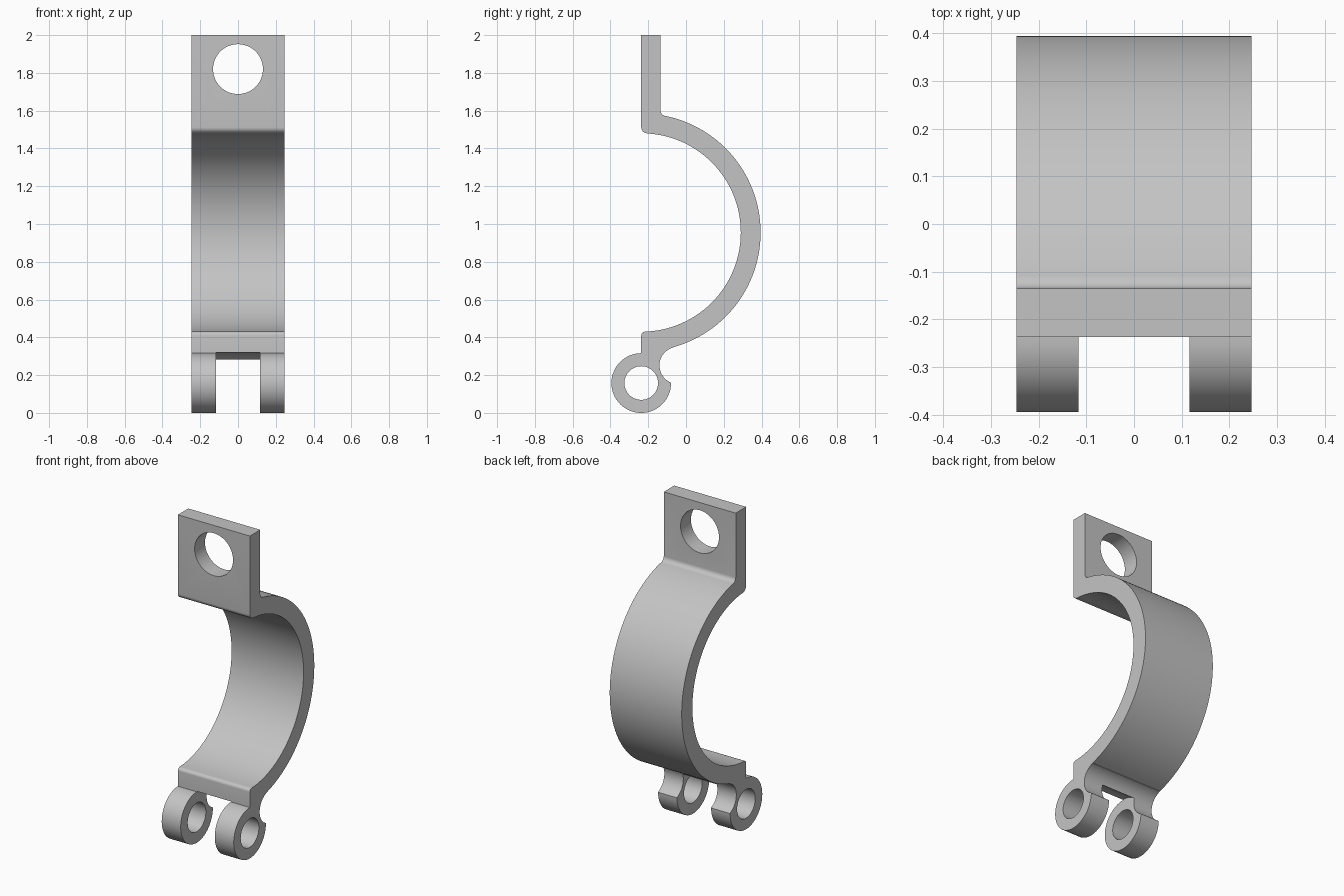
import bpy, bmesh
from math import sin, cos, radians, pi
from mathutils import Matrix

default = bpy.data.objects.get("Cube")
if default:
    bpy.data.objects.remove(default, do_unlink=True)

HALF_W = 0.247            # half width of the strap
FRONT = -0.237            # front plane, also the hinge axis
HINGE_Z = 0.158
ARC_Y, ARC_Z = -0.235, 0.955

grey = bpy.data.materials.new("plain grey")
grey.use_nodes = True
grey.diffuse_color = (0.55, 0.55, 0.55, 1)
grey.node_tree.nodes["Principled BSDF"].inputs["Base Color"].default_value = grey.diffuse_color


def arc(cy, cz, r, a0, a1, n):
    """Points of an arc in the side plane, angles in degrees."""
    angles = [radians(a0 + (a1 - a0) * i / n) for i in range(n + 1)]
    return [(cy + r * cos(a), cz + r * sin(a)) for a in angles]


def make_object(name, bm):
    bmesh.ops.recalc_face_normals(bm, faces=bm.faces)
    mesh = bpy.data.meshes.new(name)
    bm.to_mesh(mesh)
    bm.free()
    mesh.materials.append(grey)
    obj = bpy.data.objects.new(name, mesh)
    bpy.context.collection.objects.link(obj)
    return obj


def cylinder(name, r, length, location, axis):
    bm = bmesh.new()
    place = Matrix.Translation(location) @ Matrix.Rotation(pi / 2, 4, axis)
    bmesh.ops.create_cone(bm, cap_ends=True, segments=64, radius1=r,
                          radius2=r, depth=length, matrix=place)
    return make_object(name, bm)


# Side profile: tab, outer arc, relief notch, hinge ring, inner arc
profile = [(FRONT, 2.0), (-0.135, 2.0)]
profile += arc(-0.105, 1.602, 0.03, 180, 258.6, 8)
profile += arc(ARC_Y, ARC_Z, 0.63, 78.4, -74.5, 72)
profile += arc(-0.0425, 0.251, 0.098, 105, 246, 24)
profile += arc(FRONT, HINGE_Z, 0.158, 0, -270, 48)
profile += arc(FRONT + 0.02, 0.41, 0.02, 180, 92, 6)
profile += arc(ARC_Y, ARC_Z, 0.525, -87.5, 86.5, 72)
profile += arc(FRONT + 0.032, 1.512, 0.032, 270, 180, 8)

# Extrude the profile across the width
bm = bmesh.new()
side = bm.faces.new([bm.verts.new((-HALF_W, y, z)) for y, z in profile])
grown = bmesh.ops.extrude_face_region(bm, geom=[side], use_keep_orig=True)
new_verts = [g for g in grown["geom"] if isinstance(g, bmesh.types.BMVert)]
bmesh.ops.translate(bm, verts=new_verts, vec=(2 * HALF_W, 0, 0))
clamp = make_object("clamp_strap", bm)

# Bolt hole, hinge pin hole and the gap between the hinge lugs
cutters = [
    cylinder("bolt_hole_cutter", 0.132, 0.6, (0, FRONT, 1.82), 'X'),
    cylinder("pin_hole_cutter", 0.089, 1.0, (0, FRONT, HINGE_Z), 'Y'),
    cylinder("hinge_gap_cutter", 0.161, 0.234, (0, FRONT, HINGE_Z), 'Y'),
]
bpy.context.view_layer.objects.active = clamp
for cutter in cutters:
    cutter.hide_render = True
    cut = clamp.modifiers.new(cutter.name, 'BOOLEAN')
    cut.operation = 'DIFFERENCE'
    cut.solver = 'EXACT'
    cut.object = cutter
    bpy.ops.object.modifier_apply(modifier=cut.name)
for cutter in cutters:
    bpy.data.objects.remove(cutter, do_unlink=True)

# Smooth curved faces, crisp edges
bpy.ops.object.select_all(action='DESELECT')
clamp.select_set(True)
bpy.ops.object.shade_smooth_by_angle(angle=radians(30))
